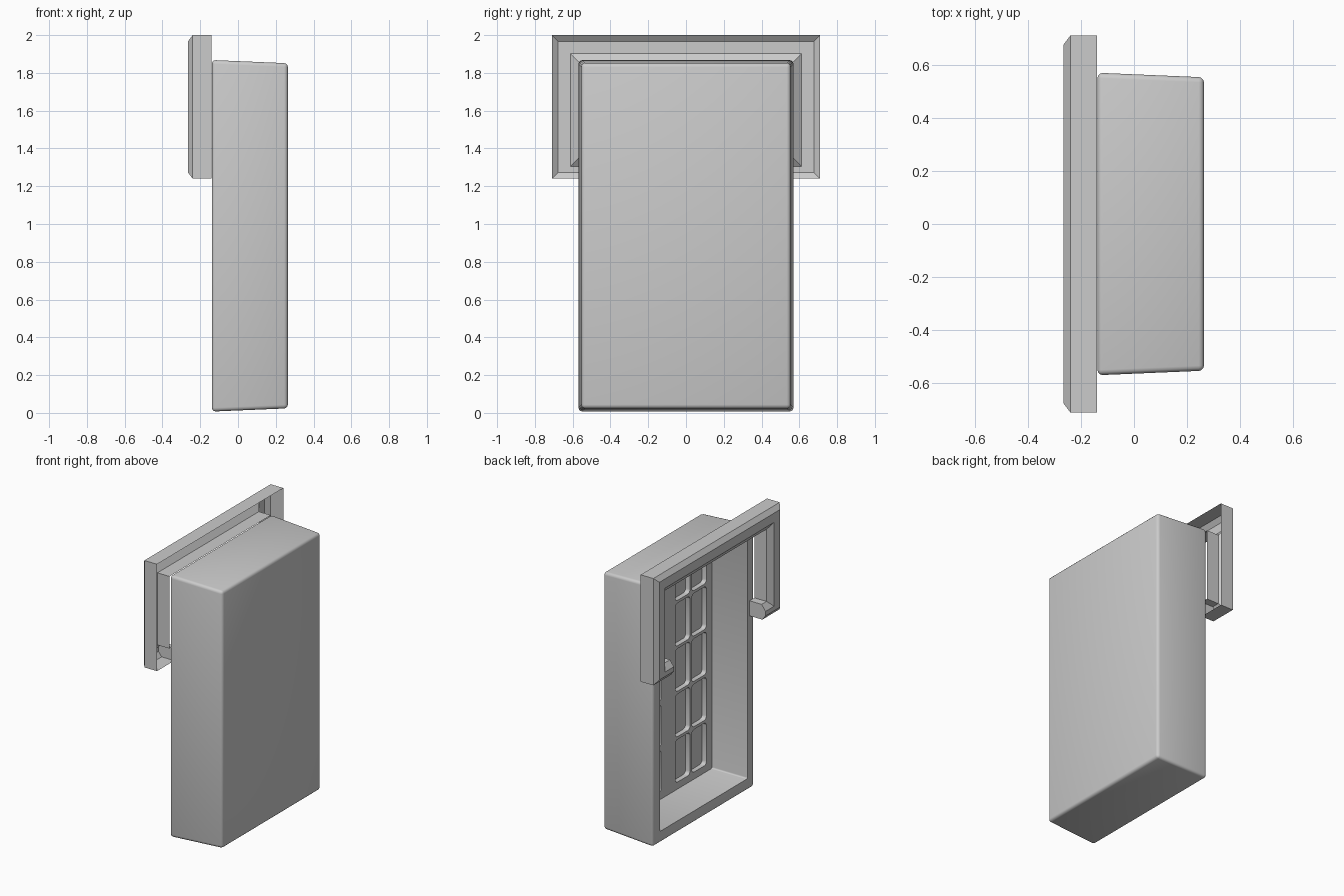
import bpy, bmesh

if "Cube" in bpy.data.objects:
    bpy.data.objects.remove(bpy.data.objects["Cube"])


def make_object(name, bm):
    bmesh.ops.recalc_face_normals(bm, faces=bm.faces)
    mesh = bpy.data.meshes.new(name)
    bm.to_mesh(mesh)
    bm.free()
    obj = bpy.data.objects.new(name, mesh)
    bpy.context.collection.objects.link(obj)
    return obj


def add_block(bm, x0, x1, y0, y1, z0, z1, inset=0.0, round_all=0.0, round_x=0.0):
    """Box along x whose x1 end shrinks by inset; optional rounded edges."""
    ends = [(x0, 0.0), (x1, inset)]
    a, b = [[bm.verts.new((x, y, z)) for y, z in (
        (y0 + i, z0 + i), (y1 - i, z0 + i), (y1 - i, z1 - i), (y0 + i, z1 - i))]
        for x, i in ends]
    faces = [bm.faces.new(a), bm.faces.new(b[::-1])]
    for k in range(4):
        faces.append(bm.faces.new((a[k], b[k], b[(k + 1) % 4], a[(k + 1) % 4])))
    bmesh.ops.recalc_face_normals(bm, faces=faces)
    if round_all:
        edges = list({e for f in faces for e in f.edges})
        bmesh.ops.bevel(bm, geom=edges, offset=round_all, segments=3,
                        profile=0.5, affect='EDGES')
    elif round_x:
        edges = [bm.edges.get((a[k], b[k])) for k in range(4)]
        bmesh.ops.bevel(bm, geom=edges, offset=round_x, segments=3,
                        profile=0.5, affect='EDGES')


def cut(target, cutter):
    cutter.hide_render = True
    mod = target.modifiers.new("cut", 'BOOLEAN')
    mod.operation = 'DIFFERENCE'
    mod.solver = 'EXACT'
    mod.object = cutter
    bpy.context.view_layer.objects.active = target
    bpy.ops.object.modifier_apply(modifier=mod.name)
    bpy.data.objects.remove(cutter)


# Housing: slightly tapered rounded box
bm = bmesh.new()
add_block(bm, -0.138, 0.264, -0.57, 0.57, 0.007, 1.868, inset=0.017, round_all=0.02)
housing = make_object("housing", bm)

# Deep cavity opening to -x
bm = bmesh.new()
add_block(bm, -0.2, 0.14, -0.492, 0.492, 0.09, 1.785, round_x=0.01)
cut(housing, make_object("cavity_cutter", bm))

# Grid of shallow pockets in the cavity floor
bm = bmesh.new()
for y in (-0.43, -0.245, 0.08, 0.265):
    for row in range(5):
        z = 0.14 + row * 0.323
        add_block(bm, 0.10, 0.175, y, y + 0.165, z, z + 0.303, round_x=0.025)
cut(housing, make_object("pocket_cutter", bm))

bpy.ops.object.select_all(action='DESELECT')
housing.select_set(True)
bpy.context.view_layer.objects.active = housing
bpy.ops.object.shade_smooth_by_angle(angle=0.6)

# Hanger frame: thin channel swept round a C-shaped path
# (inset from outer edge, inset along the bottom bar, x)
section = [(0.0, 0.0, -0.14), (0.0, 0.0, -0.24), (0.033, 0.033, -0.265),
           (0.098, 0.065, -0.265), (0.14, 0.107, -0.235), (0.14, 0.107, -0.14)]
bm = bmesh.new()
rows = []
for d, b, x in section:
    half = [(0.515, 1.24 + b), (0.71 - d, 1.24 + b), (0.71 - d, 2.0 - d)]
    path = half + [(-y, z) for y, z in reversed(half)]
    rows.append([bm.verts.new((x, y, z)) for y, z in path])
for r0, r1 in zip(rows, rows[1:]):
    for k in range(5):
        bm.faces.new((r0[k], r0[k + 1], r1[k + 1], r1[k]))
# Close the two hook ends
for k in (0, -1):
    bm.faces.new([r[k] for r in rows])
make_object("hanger_frame", bm)
